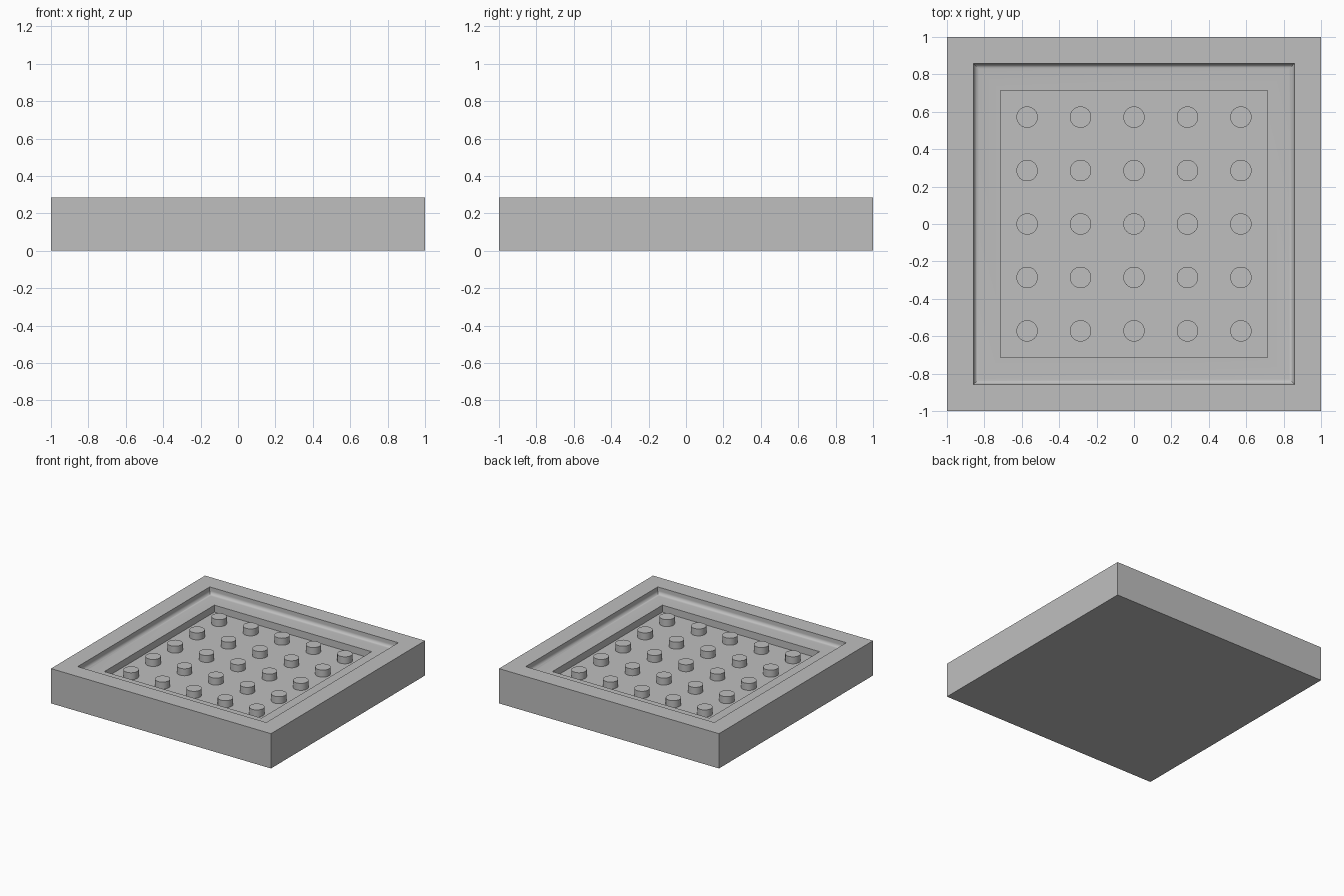
import bpy, bmesh, math

cube = bpy.data.objects.get("Cube")
if cube:
    bpy.data.objects.remove(cube, do_unlink=True)

UNIT = 2 / 35          # base module: the tray is 35 modules wide
HEIGHT = 5 * UNIT
LEDGE_Z = HEIGHT - UNIT
FLOOR_Z = HEIGHT - 2 * UNIT

grey = bpy.data.materials.new("plain grey")
grey.use_nodes = True
colour = (0.52, 0.52, 0.52, 1)
grey.diffuse_color = colour
grey.node_tree.nodes["Principled BSDF"].inputs["Base Color"].default_value = colour


def finish(bm, name):
    bmesh.ops.recalc_face_normals(bm, faces=bm.faces)
    mesh = bpy.data.meshes.new(name)
    bm.to_mesh(mesh)
    bm.free()
    mesh.materials.append(grey)
    obj = bpy.data.objects.new(name, mesh)
    bpy.context.collection.objects.link(obj)
    bpy.ops.object.select_all(action="DESELECT")
    obj.select_set(True)
    bpy.context.view_layer.objects.active = obj
    bpy.ops.object.shade_smooth_by_angle(angle=math.radians(30))
    return obj


# Tray: square rings of (half width, height), from the base over the rim to the floor
outer, recess, pit = 17.5 * UNIT, 15 * UNIT, 12.5 * UNIT
r = UNIT / 2
cove = [(recess - r + r * math.cos(a), LEDGE_Z + r - r * math.sin(a))
        for a in (math.pi / 2 * i / 8 for i in range(9))]
profile = [(outer, 0), (outer, HEIGHT), (recess, HEIGHT), *cove,
           (pit, LEDGE_Z), (pit, FLOOR_Z)]

bm = bmesh.new()
rings = [[bm.verts.new((sx * h, sy * h, z))
          for sx, sy in ((1, 1), (-1, 1), (-1, -1), (1, -1))] for h, z in profile]
for low, high in zip(rings, rings[1:]):
    for i in range(4):
        j = (i + 1) % 4
        bm.faces.new((low[i], low[j], high[j], high[i]))
bm.faces.new(rings[0])
bm.faces.new(rings[-1])
finish(bm, "tray")

# Pegs: five by five grid of short round posts on the floor
for row in range(5):
    for col in range(5):
        bm = bmesh.new()
        bmesh.ops.create_cone(bm, cap_ends=True, segments=32, radius1=UNIT,
                              radius2=UNIT, depth=UNIT)
        peg = finish(bm, f"peg_{row + 1}_{col + 1}")
        peg.location = ((col - 2) * 5 * UNIT, (row - 2) * 5 * UNIT, FLOOR_Z + UNIT / 2)
